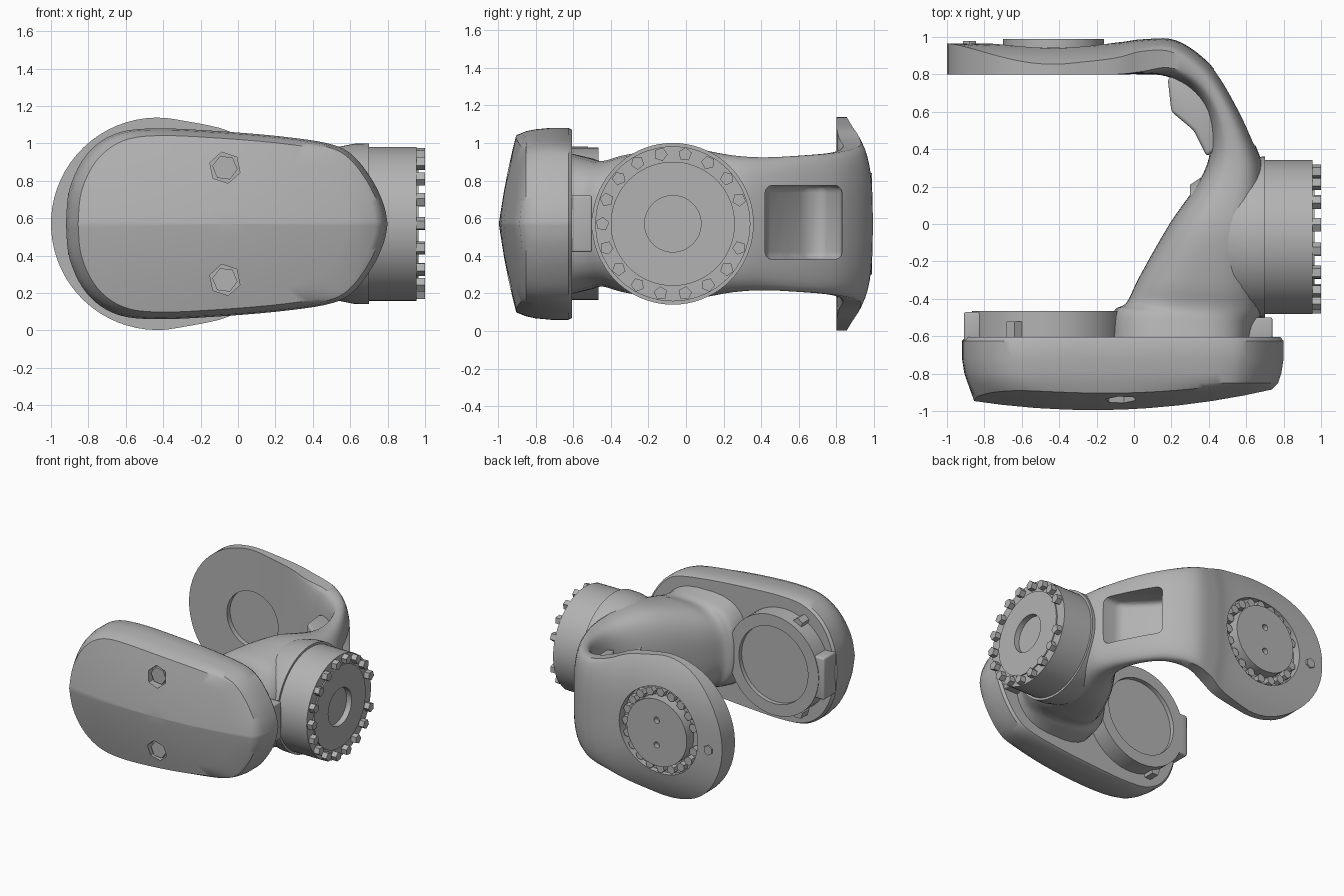
import bpy, bmesh
from math import pi, sin, cos
from mathutils import Matrix, Vector

if "Cube" in bpy.data.objects:
    bpy.data.objects.remove(bpy.data.objects["Cube"])

grey = bpy.data.materials.new("cast_metal_grey")
grey.use_nodes = True
grey.diffuse_color = (0.45, 0.45, 0.45, 1)
grey.node_tree.nodes["Principled BSDF"].inputs["Base Color"].default_value = (0.45, 0.45, 0.45, 1)

MID = 0.57          # height of the symmetry plane
PIVOT = -0.43       # x of the pivot axis
HUB_Y = -0.07       # y of the flange axis
TURN = {"x": Matrix.Rotation(pi / 2, 4, "Y"), "y": Matrix.Rotation(pi / 2, 4, "X")}


def finish(name, bm):
    bmesh.ops.recalc_face_normals(bm, faces=bm.faces)
    mesh = bpy.data.meshes.new(name)
    bm.to_mesh(mesh)
    bm.free()
    mesh.materials.append(grey)
    obj = bpy.data.objects.new(name, mesh)
    bpy.context.collection.objects.link(obj)
    return obj


def loft(name, rings):
    bm = bmesh.new()
    rows = [[bm.verts.new(p) for p in ring] for ring in rings]
    n = len(rows[0])
    for a, b in zip(rows, rows[1:]):
        for i in range(n):
            j = (i + 1) % n
            bm.faces.new((a[i], a[j], b[j], b[i]))
    bm.faces.new(rows[0])
    bm.faces.new(rows[-1])
    return finish(name, bm)


def add_cylinder(bm, axis, start, end, radius, across, sides=64, spin=0.0):
    """Cylinder between start and end on the axis; across holds the other two coordinates."""
    m = (start + end) / 2
    spot = Vector((m, *across)) if axis == "x" else Vector((across[0], m, across[1]))
    bmesh.ops.create_cone(bm, cap_ends=True, segments=sides, radius1=radius, radius2=radius,
                          depth=abs(end - start),
                          matrix=Matrix.Translation(spot) @ TURN[axis] @ Matrix.Rotation(spin, 4, "Z"))


def cylinder(name, *args, **kw):
    bm = bmesh.new()
    add_cylinder(bm, *args, **kw)
    return finish(name, bm)


def prism(name, outline, low, high, bevel):
    obj = loft(name, [[(x, y, z) for x, y in outline] for z in (low, high)])
    bm = bmesh.new()
    bm.from_mesh(obj.data)
    bmesh.ops.bevel(bm, geom=bm.edges[:], offset=bevel, segments=3, profile=0.5, affect="EDGES")
    bm.to_mesh(obj.data)
    bm.free()
    return obj


def cut(target, cutter):
    cutter.hide_render = True
    mod = target.modifiers.new("cut", "BOOLEAN")
    mod.operation = "DIFFERENCE"
    mod.solver = "EXACT"
    mod.object = cutter
    bpy.context.view_layer.objects.active = target
    bpy.ops.object.modifier_apply(modifier=mod.name)


def drop(obj):
    bpy.data.objects.remove(obj)


def spline(points, steps):
    """Smooth curve through points of any dimension."""
    out = []
    last = len(points) - 1
    for i in range(last):
        p0, p1, p2, p3 = (points[max(0, min(last, i + k))] for k in (-1, 0, 1, 2))
        for s in range(steps):
            t = s / steps
            out.append([b + 0.5 * t * (c - a + t * (2*a - 5*b + 4*c - d + t * (3 * (b - c) + d - a)))
                        for a, b, c, d in zip(p0, p1, p2, p3)])
    return out + [list(points[-1])]


# Yoke: round rear plate flowing through a curved arm into the central body
# Each station: inner x, inner y, outer x, outer y, half height, roundness
path = [(-0.33, 0.8, -0.33, 0.965, 0.56, 0), (-0.1, 0.8, -0.1, 0.97, 0.515, 0),
        (0.04, 0.8, 0.05, 0.988, 0.455, 0.2), (0.17, 0.79, 0.23, 0.98, 0.41, 0.6),
        (0.3, 0.72, 0.41, 0.85, 0.38, 1), (0.39, 0.6, 0.54, 0.65, 0.365, 1),
        (0.41, 0.42, 0.65, 0.42, 0.355, 1), (0.36, 0.25, 0.7, 0.25, 0.365, 1),
        (0.19, 0, 0.7, -0.05, 0.405, 1), (0.03, -0.28, 0.7, -0.33, 0.37, 1),
        (-0.04, -0.42, 0.69, -0.46, 0.335, 1), (-0.11, -0.47, 0.64, -0.55, 0.35, 1),
        (-0.13, -0.63, 0.62, -0.64, 0.38, 1)]
stations = []
for k in range(18):
    t = 0.06 + (1.74 - 0.06) * k / 18
    x = PIVOT - 0.57 * cos(t)
    stations.append([x, 0.8, x, 0.965, 0.57 * sin(t), 0])
stations += spline(path, 5)


def yoke_section(ix, iy, ox, oy, half, blend, n=18):
    ring = []
    for side in (1, -1):
        for k in range(n):
            u = -side * cos(pi * (k + 0.5) / n)
            round_part = 0.5 + 0.5 * max(0, 1 - abs(u) ** 2.8) ** (1 / 2.8)
            dome = 1 - 0.68 * abs(u * half / 0.57) ** 3.2
            s = dome * (1 - blend) + round_part * blend if side == 1 else (1 - round_part) * blend
            ring.append((ix + (ox - ix) * s, iy + (oy - iy) * s, MID + u * half))
    return ring


yoke = loft("yoke_arm", [yoke_section(*s) for s in stations])

# Pocket in the arm, with its wall swelling out on the inner side
bulge = prism("pocket_wall", [(0.18, 0.78), (0.2, 0.6), (0.32, 0.5), (0.39, 0.36),
                              (0.5, 0.45), (0.45, 0.7), (0.3, 0.82)], 0.35, 0.79, 0.02)
pocket = prism("pocket_cutter", [(0.25, 0.73), (0.27, 0.64), (0.36, 0.55), (0.5, 0.42),
                                 (0.9, 0.42), (0.9, 0.83), (0.37, 0.83)], 0.38, 0.775, 0.04)
for part in (yoke, bulge):
    cut(part, pocket)
drop(pocket)

# Recesses on both faces of the rear plate
for start, end, radius in ((0.9, 1.2, 0.35), (0.7, 0.84, 0.23)):
    tool = cylinder("recess_cutter", "y", start, end, radius, (PIVOT, MID))
    cut(yoke, tool)
    drop(tool)

# Rear bearing disc with two small holes
rear_disc = cylinder("rear_disc", "y", 0.86, 0.99, 0.27, (PIVOT, MID))
for side in (-1, 1):
    tool = cylinder("pin_cutter", "y", 0.95, 1.1, 0.025, (PIVOT, MID + 0.1 * side), sides=12)
    cut(rear_disc, tool)
    drop(tool)

# Bolt rings: one gap in each
bm = bmesh.new()
for k in range(1, 20):
    a = pi + 2 * pi * k / 20
    add_cylinder(bm, "y", 0.89, 0.945, 0.036, (PIVOT + 0.31 * cos(a), MID + 0.31 * sin(a)), 6, k)
add_cylinder(bm, "y", 0.9, 0.978, 0.04, (-0.88, MID - 0.03), 6)
finish("rear_bolts", bm)

bm = bmesh.new()
for k in range(1, 18):
    a = 2 * pi * k / 18
    add_cylinder(bm, "x", 0.94, 1.0, 0.037, (HUB_Y + 0.375 * cos(a), MID + 0.375 * sin(a)), 5, k)
finish("flange_bolts", bm)

# Output flange turned about the x axis
profile = [(0.3, 0.28), (0.42, 0.36), (0.53, 0.41), (0.62, 0.428), (0.7, 0.43), (0.7, 0.412),
           (0.955, 0.412), (0.955, 0.33), (0.965, 0.33), (0.965, 0.15), (0.92, 0.15)]
loft("output_flange", [[(x, HUB_Y + r * cos(2 * pi * k / 72), MID + r * sin(2 * pi * k / 72))
                        for k in range(72)] for x, r in profile])

# Front cover: rounded tapering outline with a shallow domed face
upper = spline([(-0.92, 0), (-0.9, 0.19), (-0.81, 0.37), (-0.66, 0.48), (-0.45, 0.51),
                (-0.1, 0.495), (0.25, 0.465), (0.5, 0.425), (0.62, 0.36), (0.72, 0.23),
                (0.78, 0.1), (0.8, 0)], 5)
outline = upper + [(x, -z) for x, z in upper[-2:0:-1]]


def cover_ring(scale, y=None):
    ring = []
    for x, z in outline:
        x, z = -0.05 + (x + 0.05) * scale, z * scale
        face = -0.995 + 0.12 * (x + 0.22) ** 2 + 0.14 * z * z + 0.13 * abs(z)
        ring.append((x, face if y is None else y, MID + z))
    return ring


cover = loft("front_cover", [cover_ring(0.98, -0.605), cover_ring(1, -0.625), cover_ring(1, -0.72),
                             cover_ring(0.985, -0.8), cover_ring(0.965, -0.85)]
             + [cover_ring(s) for s in (0.925, 0.75, 0.55, 0.35, 0.15, 0.01)])
bm = bmesh.new()
for side in (-1, 1):
    spot = (-0.07, MID + 0.3 * side)
    tool = cylinder("hex_cutter", "y", -1.1, -0.88, 0.085, spot, sides=6, spin=0.2)
    cut(cover, tool)
    drop(tool)
    add_cylinder(bm, "y", -0.92, -0.86, 0.068, spot, 6, 0.4)
finish("cover_bolts", bm)

# Bearing housing behind the cover, with a recessed disc and edge tabs
housing = cylinder("bearing_housing", "y", -0.63, -0.465, 0.405, (-0.46, MID))
tool = cylinder("bore_cutter", "y", -0.5, -0.4, 0.31, (-0.46, MID))
cut(housing, tool)
drop(tool)
prism("end_tab", [(-0.91, -0.63), (-0.91, -0.47), (-0.8, -0.47), (-0.8, -0.63)], 0.4, 0.74, 0.015)
prism("side_tab", [(0.5, -0.63), (0.5, -0.5), (0.74, -0.5), (0.74, -0.63)], 0.42, 0.72, 0.01)
bm = bmesh.new()
for side in (-1, 1):
    add_cylinder(bm, "y", -0.62, -0.52, 0.045, (-0.64, MID + 0.365 * side), 5)
finish("housing_bolts", bm)

# Smooth shading with crisp edges
bpy.ops.object.select_all(action="DESELECT")
for obj in bpy.context.scene.objects:
    if obj.type == "MESH":
        obj.select_set(True)
        bpy.context.view_layer.objects.active = obj
bpy.ops.object.shade_smooth_by_angle(angle=0.6)
